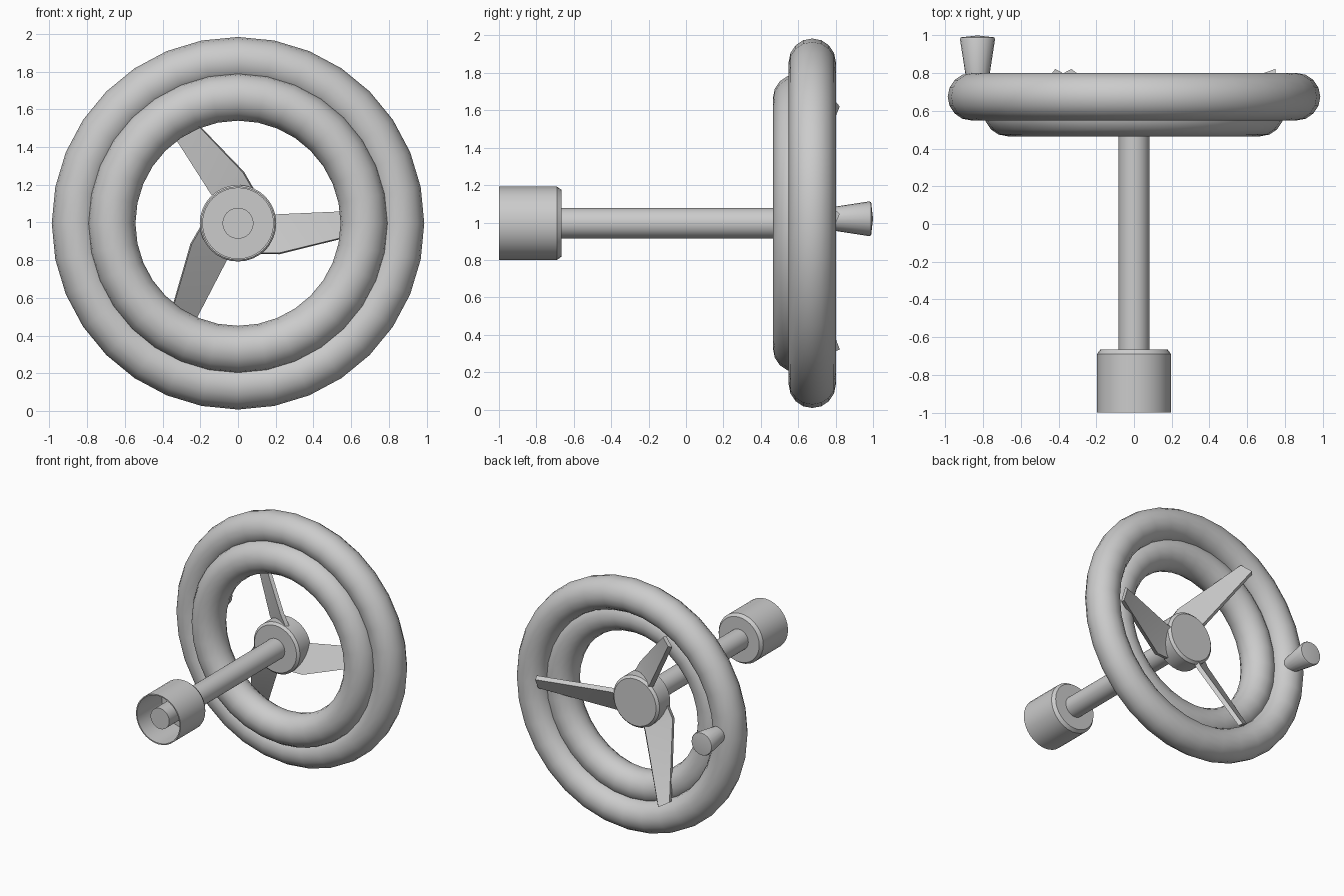
import bpy, bmesh, math
from mathutils import Matrix, Vector

if "Cube" in bpy.data.objects:
    bpy.data.objects.remove(bpy.data.objects["Cube"])

CZ = 0.996  # height of the wheel axis


def finish(name, bm, angle=35):
    bmesh.ops.recalc_face_normals(bm, faces=bm.faces)
    me = bpy.data.meshes.new(name)
    bm.to_mesh(me)
    bm.free()
    ob = bpy.data.objects.new(name, me)
    bpy.context.collection.objects.link(ob)
    bpy.ops.object.select_all(action='DESELECT')
    ob.select_set(True)
    bpy.context.view_layer.objects.active = ob
    bpy.ops.object.shade_smooth_by_angle(angle=math.radians(angle))
    return ob


def lathe(name, profile, segs=32, x=0, z=CZ, closed=False):
    """Revolve (radius, y) points around an axis parallel to y."""
    bm = bmesh.new()
    rings = []
    for r, y in profile:
        if r == 0:
            rings.append([bm.verts.new((x, y, z))] * segs)
        else:
            rings.append([bm.verts.new((x + r * math.cos(2 * math.pi * i / segs), y,
                                        z + r * math.sin(2 * math.pi * i / segs)))
                          for i in range(segs)])
    pairs = list(zip(rings, rings[1:]))
    if closed:
        pairs.append((rings[-1], rings[0]))
    for a, b in pairs:
        for i in range(segs):
            j = (i + 1) % segs
            bm.faces.new(list(dict.fromkeys((a[i], a[j], b[j], b[i]))))
    return finish(name, bm)


def ring(name, major, minor, y):
    pts = [(major + minor * math.cos(2 * math.pi * k / 16),
            y + minor * math.sin(2 * math.pi * k / 16)) for k in range(16)]
    return lathe(name, pts, 32, closed=True)


# Two overlapping rim rings
ring("outer_rim", 0.862, 0.126, 0.675)
ring("inner_rim", 0.67, 0.126, 0.591)

# Hub disc with bevelled edges
lathe("hub", [(0, 0.47), (0.185, 0.47), (0.203, 0.488), (0.203, 0.622),
              (0.185, 0.64), (0, 0.64)])

# Shaft running from the hub into the socket
lathe("shaft", [(0, -0.98), (0.082, -0.98), (0.082, 0.5), (0, 0.5)])

# Open socket at the front end
lathe("socket", [(0.05, -0.665), (0.178, -0.665), (0.196, -0.69), (0.196, -1),
                 (0.187, -1), (0.187, -0.69), (0.05, -0.69)], closed=True)

# Crank knob at the back, slightly domed
lathe("knob", [(0, 0.74), (0.056, 0.74), (0.093, 0.98), (0.088, 0.99), (0, 1.0)],
      20, x=-0.83, z=1.02)

# Three twisted, tapering spokes: x, top z, top y, bottom z, bottom y
SECTIONS = [(0.10, 0.03, 0.615, -0.165, 0.505),
            (0.22, 0.04, 0.630, -0.165, 0.510),
            (0.75, 0.065, 0.812, -0.035, 0.765)]
for n in range(3):
    bm = bmesh.new()
    loops = []
    for x, tz, ty, bz, by in SECTIONS:
        top, bot = Vector((x, ty, tz)), Vector((x, by, bz))
        d = (top - bot).normalized()
        off = Vector((0, d.z, -d.y)) * 0.016
        loops.append([bm.verts.new(p) for p in (top + off - d * 0.01, top - off,
                                                bot - off, bot + off + d * 0.01)])
    for a, b in zip(loops, loops[1:]):
        for i in range(4):
            bm.faces.new((a[i], a[(i + 1) % 4], b[(i + 1) % 4], b[i]))
    bm.faces.new(loops[0])
    bm.faces.new(loops[-1])
    turn = Matrix.Translation((0, 0, CZ)) @ Matrix.Rotation(-n * 2 * math.pi / 3, 4, 'Y')
    bm.transform(turn)
    finish(f"spoke_{n + 1}", bm, 20)
